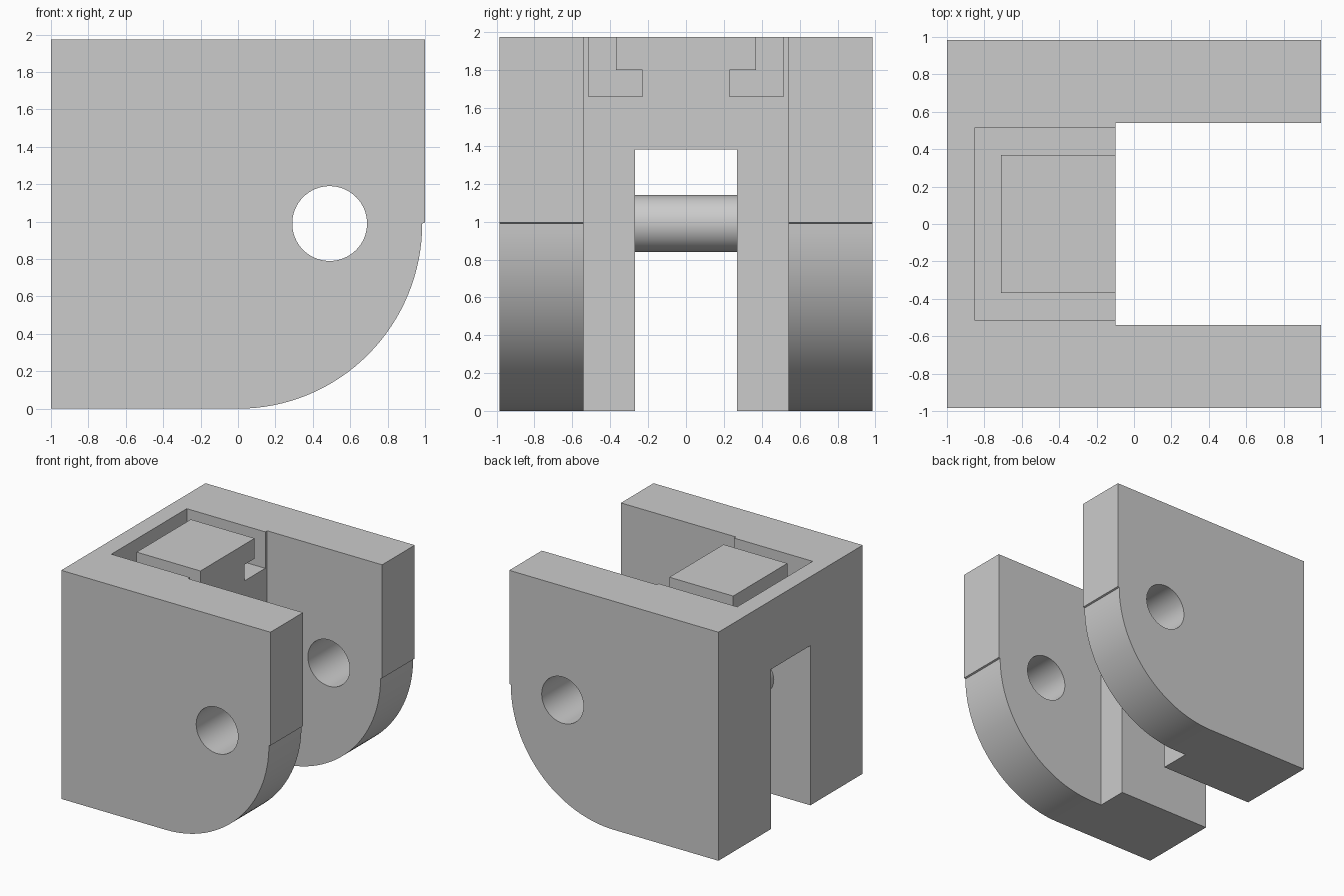
import bpy, bmesh, math
from mathutils import Matrix

cube = bpy.data.objects.get("Cube")
if cube:
    bpy.data.objects.remove(cube, do_unlink=True)

grey = bpy.data.materials.new("light_grey")
grey.use_nodes = True
colour = (0.6, 0.6, 0.6, 1)
grey.diffuse_color = colour
grey.node_tree.nodes["Principled BSDF"].inputs["Base Color"].default_value = colour

WIDTH, TOP = 0.985, 1.975    # half depth and height of the block
AXIS_Z = 0.99                # height of the pin and holes
SLOT_X = -0.10               # inner face of the back wall


def finish(name, bm):
    bmesh.ops.recalc_face_normals(bm, faces=bm.faces)
    mesh = bpy.data.meshes.new(name)
    bm.to_mesh(mesh)
    bm.free()
    mesh.materials.append(grey)
    obj = bpy.data.objects.new(name, mesh)
    bpy.context.collection.objects.link(obj)
    return obj


def prism(name, profile, y0, y1):
    """Extrude an x-z outline along y."""
    bm = bmesh.new()
    face = bm.faces.new([bm.verts.new((x, y0, z)) for x, z in profile])
    grown = bmesh.ops.extrude_face_region(bm, geom=[face])["geom"]
    moved = [v for v in grown if isinstance(v, bmesh.types.BMVert)]
    bmesh.ops.translate(bm, verts=moved, vec=(0, y1 - y0, 0))
    return finish(name, bm)


def box(name, x0, x1, half_y, z0, z1):
    return prism(name, [(x0, z0), (x1, z0), (x1, z1), (x0, z1)], -half_y, half_y)


def rod(name, x, radius, half_y):
    bm = bmesh.new()
    bmesh.ops.create_cone(bm, cap_ends=True, segments=64, radius1=radius,
                          radius2=radius, depth=2 * half_y)
    bm.transform(Matrix.Translation((x, 0, AXIS_Z)) @ Matrix.Rotation(math.pi / 2, 4, "X"))
    return finish(name, bm)


def smooth(obj):
    bpy.ops.object.select_all(action="DESELECT")
    obj.select_set(True)
    bpy.context.view_layer.objects.active = obj
    bpy.ops.object.shade_smooth_by_angle(angle=math.radians(30))


# Block with one rounded lower corner and a fine step above the curve
steps = 32
arc = [(WIDTH * math.sin(a), AXIS_Z - AXIS_Z * math.cos(a))
       for a in (math.pi / 2 * i / steps for i in range(steps + 1))]
outline = [(-1, 0)] + arc + [(1, 1), (1, TOP), (-1, TOP)]
outline.insert(-3, (1, AXIS_Z + 0.005))
body = prism("forked_block", outline, -WIDTH, WIDTH)

# Fork gap, back slot, top channel and cross hole
cutters = [
    box("fork_gap_cutter", SLOT_X, 1.2, 0.54, -0.2, 2.2),
    box("back_slot_cutter", -1.2, 0.1, 0.27, -0.2, 1.38),
    box("top_channel_cutter", -0.85, 0.1, 0.515, 1.66, 2.2),
    rod("cross_hole_cutter", 0.49, 0.2, 1.2),
]
bpy.context.view_layer.objects.active = body
for cutter in cutters:
    cutter.hide_render = True
    cut = body.modifiers.new(cutter.name, "BOOLEAN")
    cut.operation, cut.solver, cut.object = "DIFFERENCE", "EXACT", cutter
    bpy.ops.object.modifier_apply(modifier=cut.name)
for cutter in cutters:
    bpy.data.objects.remove(cutter, do_unlink=True)
smooth(body)

# T-shaped rail standing in the top channel
prism_top = 1.80
box("rail_stem", -0.57, SLOT_X, 0.23, 1.66, prism_top)
box("rail_head", -0.71, SLOT_X, 0.37, prism_top, TOP)

# Pin across the back slot
smooth(rod("slot_pin", -0.5, 0.15, 0.27))
